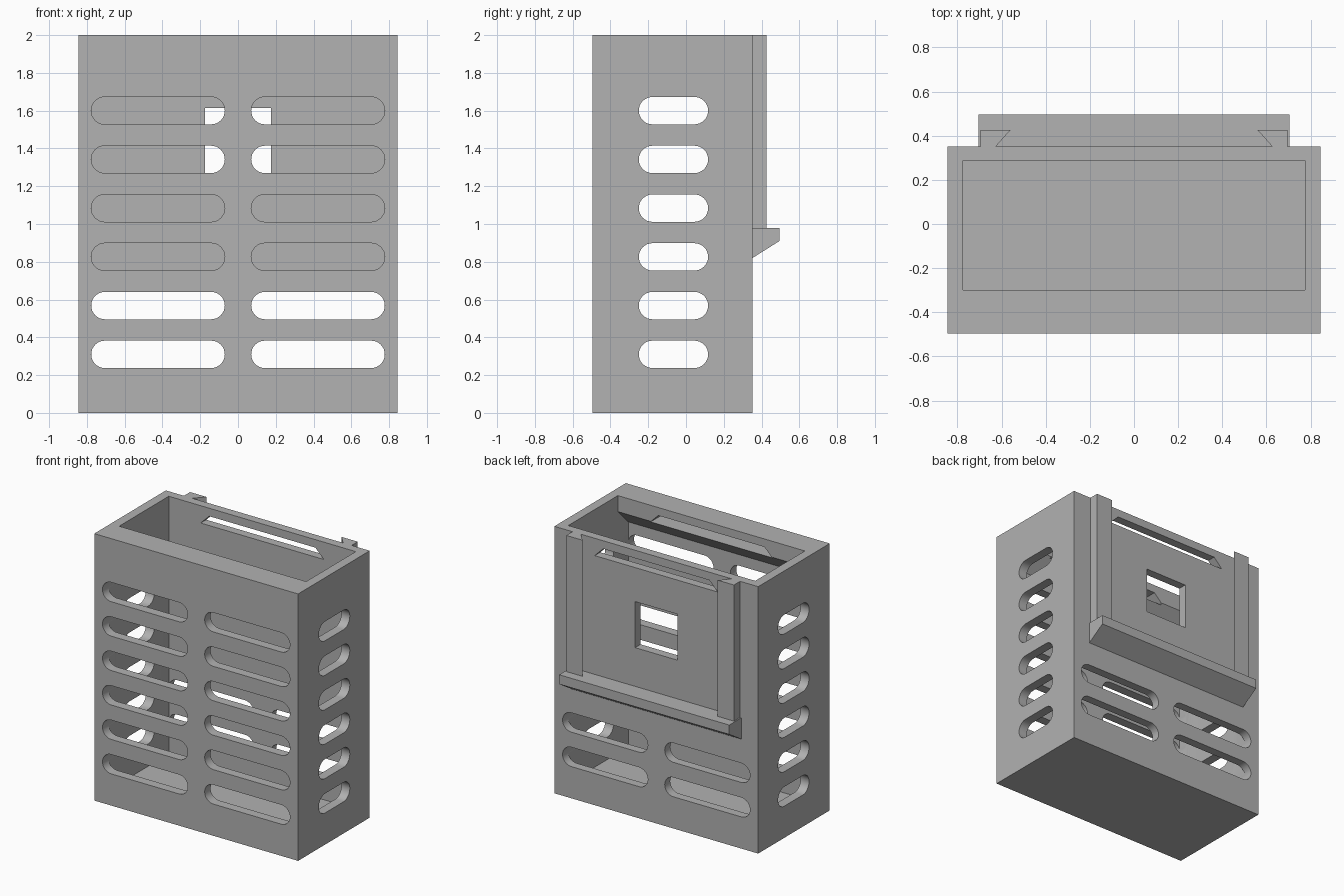
import bpy, bmesh, math
from mathutils import Vector

if "Cube" in bpy.data.objects:
    bpy.data.objects.remove(bpy.data.objects["Cube"])

grey = bpy.data.materials.new("grey_plastic")
grey.diffuse_color = (0.445, 0.445, 0.445, 1)
grey.use_nodes = True
grey.node_tree.nodes["Principled BSDF"].inputs["Base Color"].default_value = grey.diffuse_color


def prism(bm, pts, axis, a, b):
    """Extrude a 2D outline along an axis from a to b (x: yz, y: xz, z: xy)."""
    def place(p, t):
        return {"x": (t, p[0], p[1]), "y": (p[0], t, p[1]), "z": (p[0], p[1], t)}[axis]
    face = bm.faces.new([bm.verts.new(place(p, a)) for p in pts])
    ext = bmesh.ops.extrude_face_region(bm, geom=[face])
    move = Vector(place((0, 0), b - a))
    bmesh.ops.translate(bm, vec=move,
                        verts=[g for g in ext["geom"] if isinstance(g, bmesh.types.BMVert)])


def make(name, prisms):
    """One object from a list of prisms."""
    bm = bmesh.new()
    for p in prisms:
        prism(bm, *p)
    bmesh.ops.recalc_face_normals(bm, faces=bm.faces)
    me = bpy.data.meshes.new(name)
    bm.to_mesh(me)
    bm.free()
    me.materials.append(grey)
    ob = bpy.data.objects.new(name, me)
    bpy.context.collection.objects.link(ob)
    return ob


def rect(x0, x1, y0, y1):
    return [(x0, y0), (x1, y0), (x1, y1), (x0, y1)]


def stadium(u0, u1, zc, r=0.0725, n=16):
    """Slot outline with round ends."""
    pts = []
    for cx, start in ((u1 - r, -math.pi / 2), (u0 + r, math.pi / 2)):
        for i in range(n + 1):
            t = start + math.pi * i / n
            pts.append((cx + r * math.cos(t), zc + r * math.sin(t)))
    return pts


def cut(target, prisms):
    cutter = make("cutter", prisms)
    cutter.hide_render = True
    mod = target.modifiers.new("cut", "BOOLEAN")
    mod.operation = "DIFFERENCE"
    mod.solver = "EXACT"
    mod.object = cutter
    bpy.ops.object.select_all(action="DESELECT")
    bpy.context.view_layer.objects.active = target
    target.select_set(True)
    bpy.ops.object.modifier_apply(modifier=mod.name)
    bpy.data.objects.remove(cutter)


W, FRONT, BACK = 0.845, -0.495, 0.352
rows = [0.31 + 0.258 * i for i in range(6)]

# Open box, with a thick chamfered lip inside the front wall
box = make("box", [(rect(-W, W, FRONT, BACK), "z", 0, 2)])
cavity = [(-0.425, 0.07), (0.287, 0.07), (0.287, 2.1), (-0.30, 2.1), (-0.30, 1.88), (-0.425, 1.755)]
cut(box, [(cavity, "x", -0.775, 0.775)])

# Vent slots: six rows on the sides and front, lower two rows on the back
cut(box, [(stadium(-0.25, 0.117, z), "x", -1, 1) for z in rows])
halves = ((-0.777, -0.07), (0.07, 0.777))
cut(box, [(stadium(a, b, z), "y", -0.6, -0.36) for z in rows for a, b in halves])
cut(box, [(stadium(a, b, z), "y", 0.2, 0.45) for z in rows[:2] for a, b in halves])

# Back window, and the tapered lid slot through the back and into the lip
cut(box, [(rect(-0.175, 0.175, 1.27, 1.615), "y", 0.2, 0.45)])
taper = [(-0.51, 1.87), (0.51, 1.87), (0.44, 1.94), (-0.44, 1.94)]
cut(box, [(taper, "y", -0.425, 0.45)])

# Dovetail rails on the back
for side, label in ((-1, "left"), (1, "right")):
    outline = [(0.695, 0.34), (0.695, 0.425), (0.56, 0.425), (0.625, 0.352), (0.625, 0.34)]
    make(label + "_rail", [([(side * x, y) for x, y in outline], "z", 0.97, 2)])

# Stop ledge under the rails
ledge = [(0.34, 0.82), (0.352, 0.82), (0.495, 0.91), (0.495, 0.98), (0.34, 0.98)]
make("stop_ledge", [(ledge, "x", -0.705, 0.705)])

# Smooth the round slot ends, keep edges sharp
bpy.ops.object.select_all(action="DESELECT")
box.select_set(True)
bpy.context.view_layer.objects.active = box
bpy.ops.object.shade_smooth_by_angle(angle=math.radians(30))
